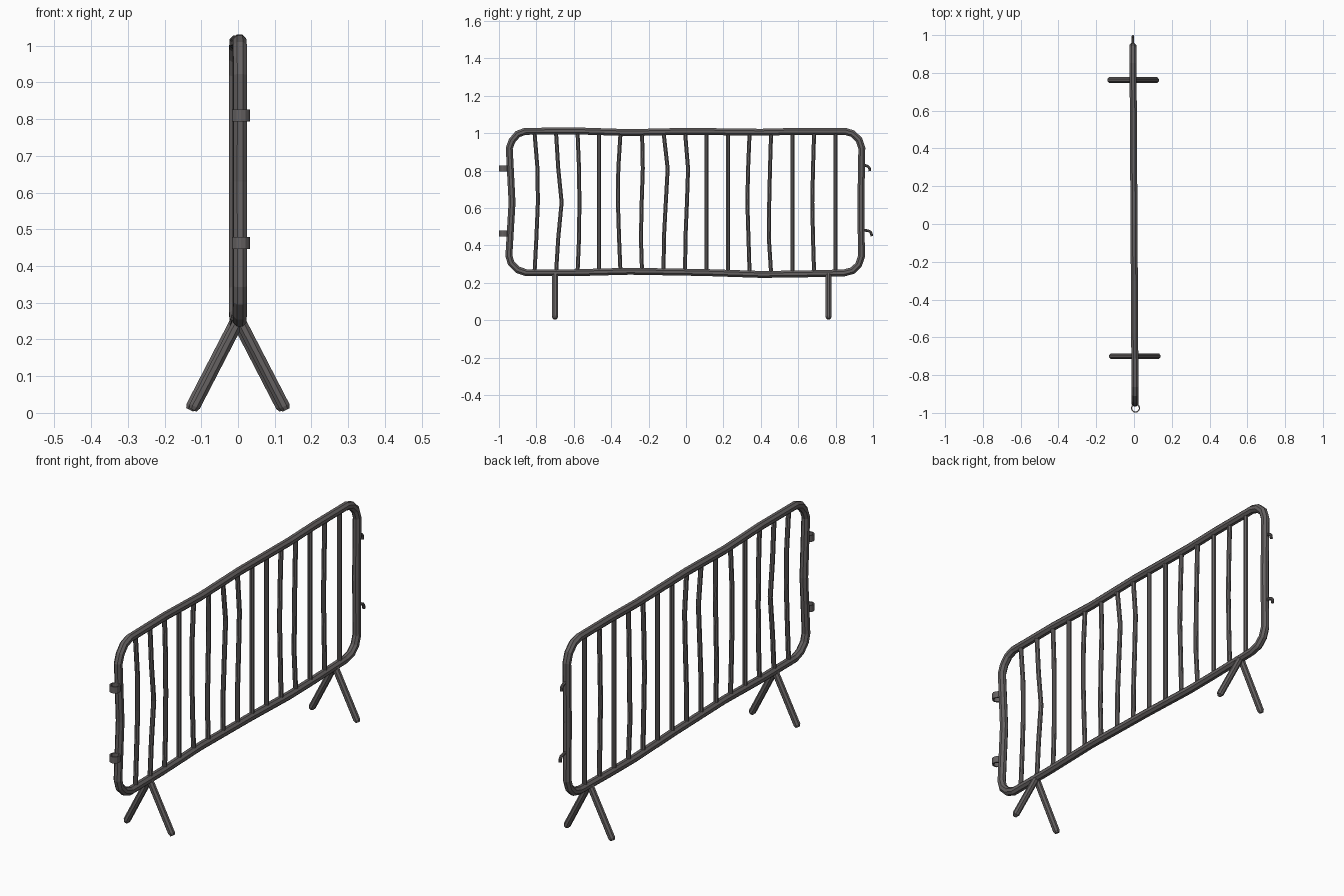
import bpy, bmesh, math
from mathutils import Vector

if "Cube" in bpy.data.objects:
    bpy.data.objects.remove(bpy.data.objects["Cube"])


def lean(y):
    # the whole barrier is very slightly skewed in plan
    return -0.006 * y


def tube(name, pts, r, sides=8, ref=(1, 0, 0), closed=False, taper=None):
    """Sweep a regular polygon along a path lying square to ref."""
    pts = [Vector(p) for p in pts]
    n = len(pts)
    ref = Vector(ref)
    bm = bmesh.new()
    rings = []
    for i, p in enumerate(pts):
        a = pts[i - 1] if (closed or i > 0) else None
        b = pts[(i + 1) % n] if (closed or i < n - 1) else None
        d1 = (p - a).normalized() if a is not None else (b - p).normalized()
        d2 = (b - p).normalized() if b is not None else d1
        t = (d1 + d2).normalized()
        side = t.cross(ref).normalized()
        up = side.cross(t).normalized()
        miter = 1 / max(0.5, t.dot(d1))
        k = r * (taper if taper and i == n - 1 else 1)
        ring = []
        for j in range(sides):
            ang = 2 * math.pi * (j + 0.5) / sides
            ring.append(bm.verts.new(p + up * math.cos(ang) * k + side * math.sin(ang) * k * miter))
        rings.append(ring)
    for i in range(n if closed else n - 1):
        a, b = rings[i], rings[(i + 1) % n]
        for j in range(sides):
            q = (j + 1) % sides
            bm.faces.new((a[j], a[q], b[q], b[j]))
    if not closed:
        bm.faces.new(rings[0])
        bm.faces.new(rings[-1])
    bmesh.ops.recalc_face_normals(bm, faces=bm.faces)
    me = bpy.data.meshes.new(name)
    bm.to_mesh(me)
    bm.free()
    ob = bpy.data.objects.new(name, me)
    bpy.context.collection.objects.link(ob)
    me.materials.append(metal)
    return ob


metal = bpy.data.materials.new("dark_metal")
metal.diffuse_color = (0.13, 0.12, 0.12, 1)
metal.use_nodes = True
metal.node_tree.nodes["Principled BSDF"].inputs["Base Color"].default_value = metal.diffuse_color

# dented outer frame, rounded corners, given as (y, z)
frame = [(-0.86, 1.01), (-0.58, 1.012), (-0.3, 1.003), (0.0, 1.01), (0.4, 1.005), (0.6, 1.01), (0.85, 1.01),
         (0.89, 0.998), (0.925, 0.965), (0.94, 0.92), (0.935, 0.63), (0.938, 0.34),
         (0.922, 0.295), (0.89, 0.265), (0.845, 0.253), (0.6, 0.247), (0.4, 0.245), (0.1, 0.255), (-0.3, 0.262),
         (-0.6, 0.254), (-0.855, 0.254), (-0.9, 0.27), (-0.935, 0.305), (-0.947, 0.345),
         (-0.93, 0.63), (-0.945, 0.92), (-0.93, 0.96), (-0.9, 0.995)]
tube("outer_frame", [(lean(y), y, z) for y, z in frame], 0.02, closed=True)

# vertical bars, bent by small offsets at three heights (upper, middle, lower)
bends = [(.016, .018, .010), (.012, .030, .012), (.008, .010, .008), (0, 0, 0), (-.012, -.014, -.008),
         (.004, -.002, -.006), (.022, .012, .002), (.016, .010, .002), (0, 0, 0), (0, 0, 0),
         (-.008, -.012, -.006), (-.006, -.010, -.012), (0, 0, 0), (-.006, -.010, -.006), (0, 0, 0)]
for i, (hi, mid, lo) in enumerate(bends):
    y = -0.81 + i * 0.115
    path = [(0, 1.005), (hi, 0.81), (mid, 0.63), (lo, 0.44), (0, 0.25)]
    tube(f"bar_{i + 1}", [(lean(y), y + d, z) for d, z in path], 0.0115)

# splayed legs with slightly chamfered feet
for y, end in ((-0.7, "near"), (0.762, "far")):
    for s, side in ((-1, "left"), (1, "right")):
        pts = [(s * 0.002, 0.25), (s * 0.122, 0.018), (s * 0.127, 0.008)]
        tube(f"{end}_{side}_leg", [(x + lean(y), y, z) for x, z in pts], 0.0165, ref=(0, 1, 0), taper=0.7)

# connecting rings on one end (open sleeves)
for k, z in enumerate((0.81, 0.463)):
    bm = bmesh.new()
    loops = []
    for r, h in ((0.0245, -0.016), (0.0245, 0.016), (0.018, 0.016), (0.018, -0.016)):
        loops.append([bm.verts.new((0.008 + r * math.cos(j * math.pi / 6),
                                    -0.975 + r * math.sin(j * math.pi / 6), z + h)) for j in range(12)])
    for i in range(4):
        a, b = loops[i], loops[(i + 1) % 4]
        for j in range(12):
            q = (j + 1) % 12
            bm.faces.new((a[j], a[q], b[q], b[j]))
    bmesh.ops.recalc_face_normals(bm, faces=bm.faces)
    me = bpy.data.meshes.new("connector_ring")
    bm.to_mesh(me)
    bm.free()
    me.materials.append(metal)
    bpy.context.collection.objects.link(bpy.data.objects.new(f"connector_ring_{k + 1}", me))

# connecting hooks on the other end
for k, (y, z) in enumerate(((0.0, 0.827), (0.01, 0.479))):
    prof = [(0.94, 0.002), (0.962, 0), (0.974, -0.005), (0.981, -0.014), (0.983, -0.03)]
    tube(f"connector_hook_{k + 1}", [(lean(0.95), y + py, z + pz) for py, pz in prof], 0.0075)
